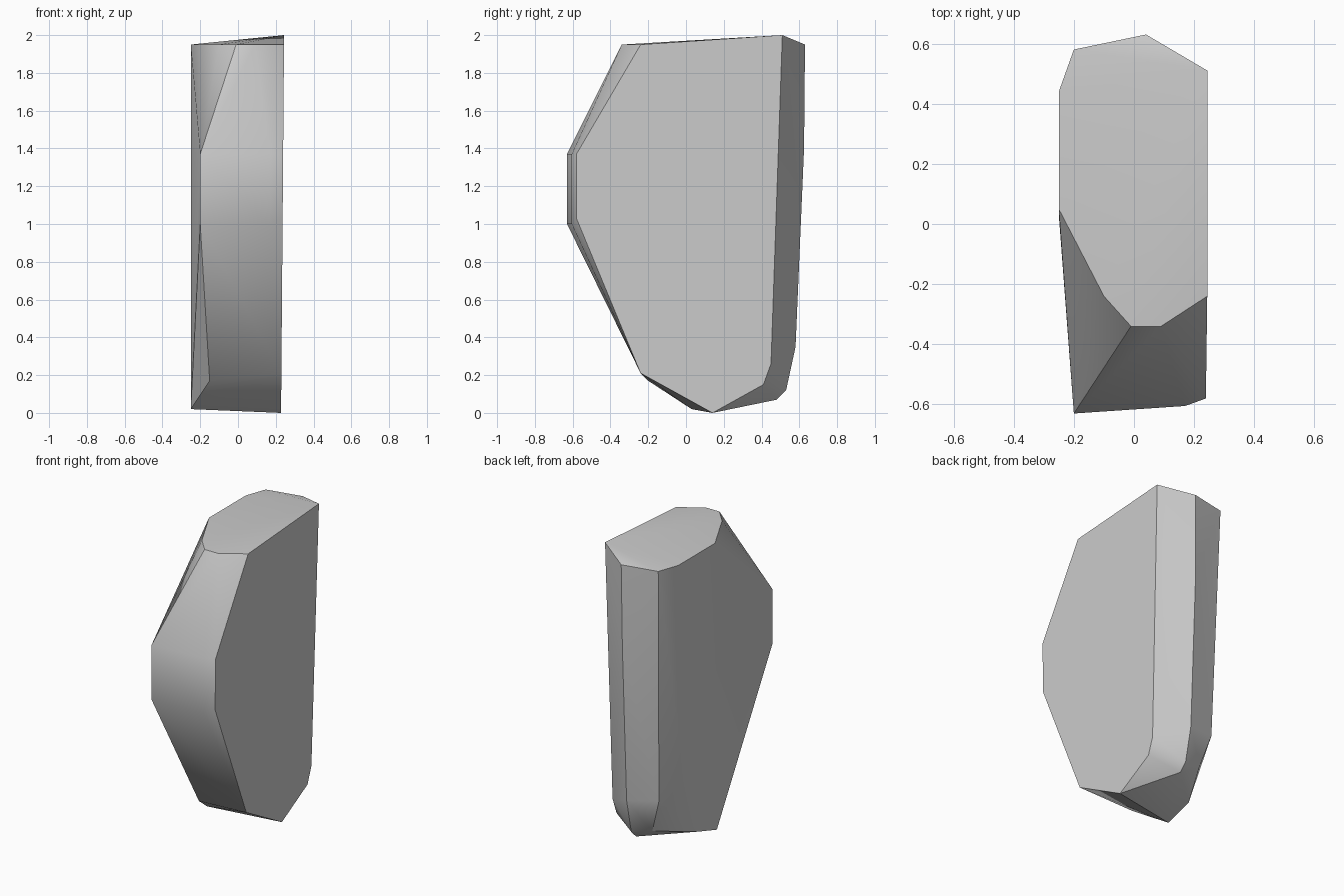
import bpy
import bmesh
import math

cube = bpy.data.objects.get("Cube")
if cube:
    bpy.data.objects.remove(cube, do_unlink=True)


def make_material(name, rgb):
    mat = bpy.data.materials.new(name)
    mat.use_nodes = True
    colour = (*rgb, 1.0)
    mat.diffuse_color = colour
    mat.node_tree.nodes["Principled BSDF"].inputs["Base Color"].default_value = colour
    return mat


def faceted_block(name, corners, material):
    """Convex block stretched over its corners, flat areas merged."""
    bm = bmesh.new()
    for corner in corners:
        bm.verts.new(corner)
    hull = bmesh.ops.convex_hull(bm, input=bm.verts)
    unused = set(hull["geom_interior"]) | set(hull["geom_unused"])
    loose = [g for g in unused if isinstance(g, bmesh.types.BMVert) and g.is_valid]
    bmesh.ops.delete(bm, geom=loose, context="VERTS")
    bmesh.ops.dissolve_limit(bm, angle_limit=math.radians(1), verts=bm.verts, edges=bm.edges)
    bmesh.ops.recalc_face_normals(bm, faces=bm.faces)
    mesh = bpy.data.meshes.new(name)
    bm.to_mesh(mesh)
    bm.free()
    mesh.materials.append(material)
    obj = bpy.data.objects.new(name, mesh)
    bpy.context.collection.objects.link(obj)
    return obj


# Broad left side, leaning slightly outward with height (y, z)
left_side = [(-.58, 1.37), (-.58, 1.03), (-.24, .21), (.14, 0), (.41, .15),
             (.45, .26), (.51, 2), (-.24, 1.95)]
corners = [(.228 + .008 * z, y, z) for y, z in left_side]

# Outline of the top (x, y)
top_outline = [(.04, .63), (-.2, .58), (-.25, .44), (-.25, .05),
               (-.1, -.24), (-.01, -.34), (.09, -.34)]
corners += [(x, y, 1.95) for x, y in top_outline]

# Nose ridge on the front
corners += [(x, y, z) for x, y in [(-.2, -.63), (.17, -.605)] for z in (1, 1.37)]

# Back ridge curling under the base (y, z)
corners += [(.035, y, z) for y, z in [(.625, 1.4), (.58, .35), (.53, .12), (.48, .07)]]

# Right flank and lower edge
corners += [(-.17, .53, .38), (-.1, .5, .15), (-.25, .38, .5), (-.25, .22, .08),
            (-.25, .03, .02), (-.15, -.2, .17)]

stone = faceted_block("faceted_stone", corners, make_material("light grey stone", (.6, .6, .6)))

# Soft shading over shallow bends, crisp main edges
bpy.ops.object.select_all(action="DESELECT")
stone.select_set(True)
bpy.context.view_layer.objects.active = stone
bpy.ops.object.shade_smooth_by_angle(angle=math.radians(35))
